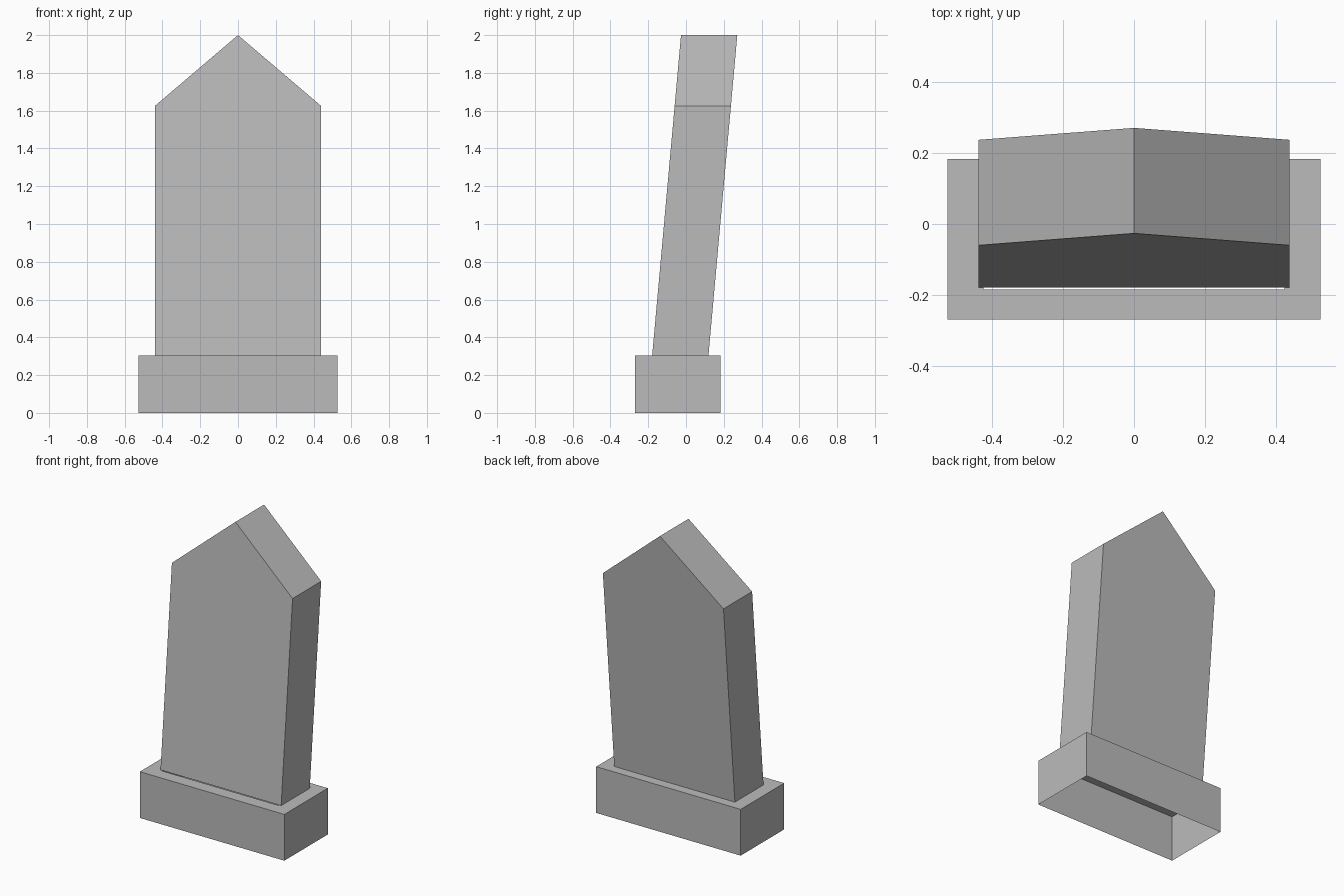
import bpy
import bmesh
from mathutils import Vector

cube = bpy.data.objects.get("Cube")
if cube:
    bpy.data.objects.remove(cube, do_unlink=True)

stone = bpy.data.materials.new("grey_stone")
stone.use_nodes = True
colour = (0.5, 0.5, 0.5, 1)
stone.diffuse_color = colour
stone.node_tree.nodes["Principled BSDF"].inputs["Base Color"].default_value = colour


def finish(name, bm):
    mesh = bpy.data.meshes.new(name)
    bm.to_mesh(mesh)
    bm.free()
    mesh.materials.append(stone)
    obj = bpy.data.objects.new(name, mesh)
    bpy.context.collection.objects.link(obj)
    return obj


def ring(bm, x, y0, y1, z):
    corners = ((-x, y0), (x, y0), (x, y1), (-x, y1))
    return [bm.verts.new((cx, cy, z)) for cx, cy in corners]


def bridge(bm, a, b):
    n = len(a)
    for i in range(n):
        j = (i + 1) % n
        bm.faces.new((a[i], a[j], b[j], b[i]))


BASE_TOP = 0.305

# Plinth: hollow, open underneath, with a rim around the socket
bm = bmesh.new()
foot = ring(bm, 0.527, -0.27, 0.183, 0)
top = ring(bm, 0.527, -0.27, 0.183, BASE_TOP)
socket = ring(bm, 0.425, -0.185, 0.1, BASE_TOP)
bridge(bm, foot, top)
bridge(bm, top, socket)
finish("plinth", bm)

# Slab: pointed outline leaning back, open where it meets the plinth
LEAN = 0.09
THICKNESS = 0.298
outline = [(-0.44, BASE_TOP), (0.44, BASE_TOP), (0.44, 1.625), (0, 2), (-0.44, 1.625)]
bm = bmesh.new()
front = [bm.verts.new((x, -0.179 + LEAN * (z - BASE_TOP), z)) for x, z in outline]
back = [bm.verts.new(v.co + Vector((0, THICKNESS, 0))) for v in front]
bm.faces.new(front)
bm.faces.new(back[::-1])
for i in range(1, len(outline)):
    j = (i + 1) % len(outline)
    bm.faces.new((front[j], front[i], back[i], back[j]))
finish("leaning_slab", bm)
